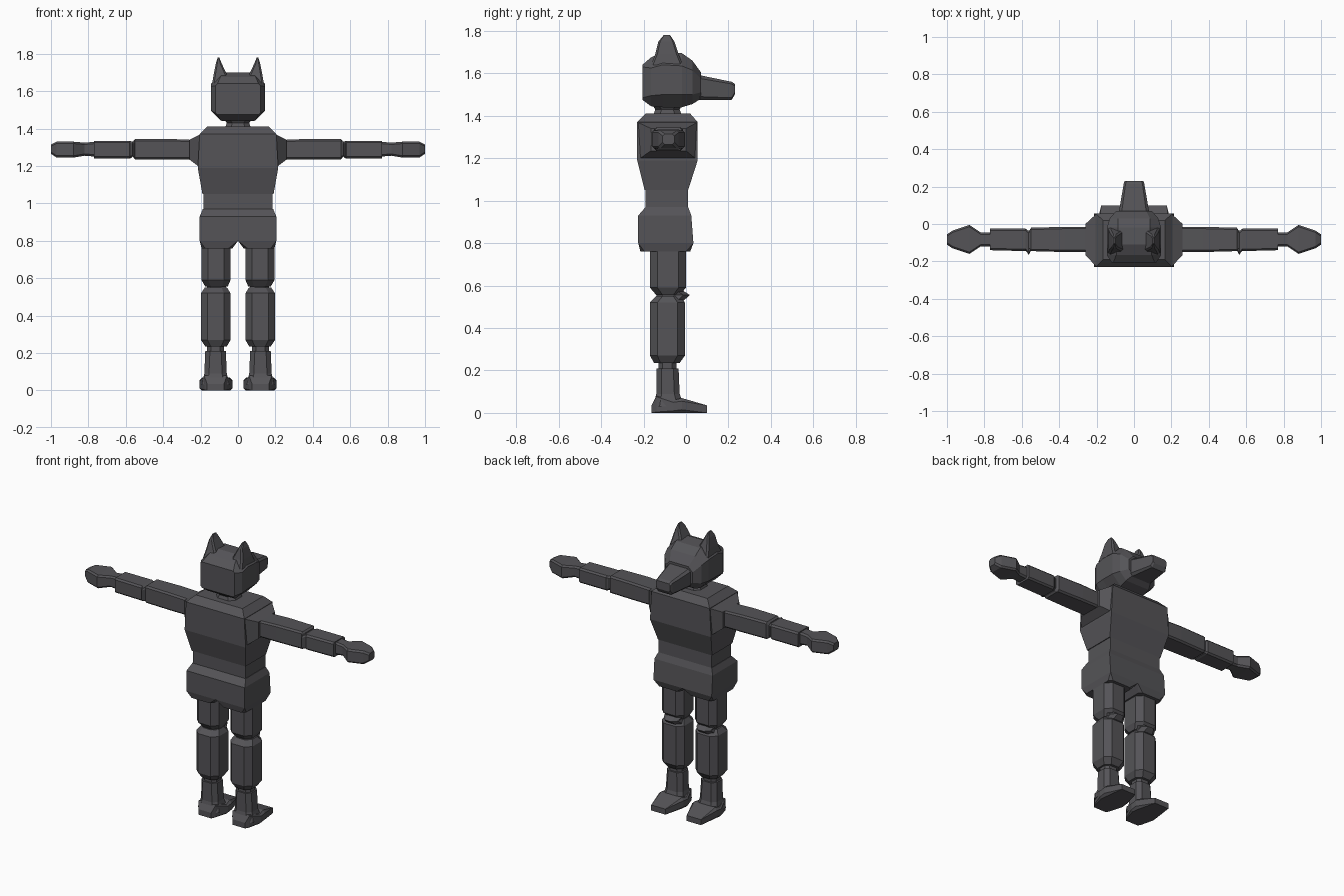
import bpy, bmesh
from mathutils import Vector

fur = bpy.data.materials.new("charcoal fur")
fur.diffuse_color = (0.09, 0.088, 0.096, 1)

# Which two world axes span the cross-section for each loft axis
SPAN = {0: (1, 2), 1: (0, 2), 2: (0, 1)}


def loft(name, axis, rings, mirror=False):
    """Skin chamfered-rectangle rings: (position, a0, a1, b0, b1, chamfer)."""
    bm = bmesh.new()
    ia, ib = SPAN[axis]
    loops = []
    for t, a0, a1, b0, b1, c in rings:
        pts = [(a0 + c, b0), (a1 - c, b0), (a1, b0 + c), (a1, b1 - c),
               (a1 - c, b1), (a0 + c, b1), (a0, b1 - c), (a0, b0 + c)]
        loop = []
        for a, b in pts:
            v = Vector((0, 0, 0))
            v[axis], v[ia], v[ib] = t, a, b
            loop.append(bm.verts.new(v))
        loops.append(loop)
    for lo, hi in zip(loops, loops[1:]):
        for i in range(8):
            j = (i + 1) % 8
            bm.faces.new((lo[i], lo[j], hi[j], hi[i]))
    bm.faces.new(loops[0])
    bm.faces.new(loops[-1])
    bmesh.ops.remove_doubles(bm, verts=bm.verts, dist=0.0005)
    bmesh.ops.recalc_face_normals(bm, faces=bm.faces)
    mesh = bpy.data.meshes.new(name)
    bm.to_mesh(mesh)
    bm.free()
    mesh.materials.append(fur)
    ob = bpy.data.objects.new(name, mesh)
    bpy.context.collection.objects.link(ob)
    if mirror:
        m = ob.modifiers.new("mirror", 'MIRROR')
        m.use_mirror_merge = False
    return ob


# Trunk
loft("torso", 2, [
    (1.05, -.19, .19, -.195, .01, 0),
    (1.19, -.215, .215, -.23, .055, 0),
    (1.37, -.205, .205, -.23, .055, 0),
    (1.41, -.165, .165, -.19, .02, 0)])
loft("shoulder", 0, [
    (.20, -.23, .055, 1.19, 1.37, 0),
    (.26, -.165, 0, 1.235, 1.34, 0)], True)
loft("waist", 2, [
    (.95, -.185, .185, -.19, .01, 0),
    (1.06, -.185, .185, -.19, .01, 0)])
loft("hips", 2, [
    (.76, .03, .195, -.215, .02, .02),
    (.80, 0, .205, -.225, .035, 0),
    (.93, 0, .205, -.225, .025, 0),
    (.97, 0, .188, -.19, .01, 0)], True)
loft("neck", 2, [
    (1.40, -.07, .07, -.155, -.02, .03),
    (1.43, -.06, .06, -.145, -.03, .03),
    (1.46, -.08, .08, -.165, -.01, .03)])

# Head
loft("head", 1, [
    (-.205, -.12, .12, 1.475, 1.64, .01),
    (-.165, -.145, .145, 1.445, 1.675, .05),
    (-.11, -.145, .145, 1.44, 1.70, .06),
    (-.02, -.145, .145, 1.44, 1.695, .06),
    (.03, -.13, .13, 1.455, 1.66, .045),
    (.07, -.095, .095, 1.48, 1.605, .03)])
loft("snout", 1, [
    (.03, -.085, .085, 1.475, 1.60, .02),
    (.07, -.08, .08, 1.475, 1.59, .015),
    (.215, -.055, .055, 1.475, 1.56, .01),
    (.23, -.05, .05, 1.50, 1.55, .01)])
loft("ear", 2, [
    (1.64, .06, .138, -.165, -.015, .01),
    (1.69, .06, .13, -.145, -.035, .01),
    (1.75, .088, .118, -.13, -.055, .008),
    (1.78, .1, .108, -.105, -.075, .002)], True)

# Arms and hands
loft("upper_arm", 0, [
    (.25, -.15, -.015, 1.235, 1.34, .01),
    (.37, -.15, -.015, 1.235, 1.345, .01),
    (.55, -.145, -.02, 1.235, 1.345, .01),
    (.56, -.135, -.035, 1.245, 1.335, .01)], True)
loft("elbow", 0, [
    (.55, -.14, -.035, 1.245, 1.335, .01),
    (.563, -.165, -.035, 1.25, 1.33, .01),
    (.58, -.14, -.035, 1.245, 1.335, .01)], True)
loft("forearm", 0, [
    (.567, -.135, -.035, 1.245, 1.33, .01),
    (.58, -.145, -.025, 1.24, 1.335, .01),
    (.77, -.14, -.025, 1.24, 1.335, .01)], True)
loft("hand", 0, [
    (.76, -.12, -.045, 1.25, 1.33, .01),
    (.82, -.12, -.045, 1.255, 1.325, .01),
    (.88, -.16, -.005, 1.245, 1.33, .01),
    (.97, -.13, -.035, 1.245, 1.33, .01),
    (1.0, -.11, -.055, 1.265, 1.315, .01)], True)

# Legs and feet
loft("thigh", 2, [
    (.555, .055, .175, -.14, -.03, .03),
    (.59, .04, .195, -.17, 0, .035),
    (.78, .04, .195, -.17, 0, .035)], True)
loft("knee", 2, [
    (.53, .055, .175, -.14, -.01, .03),
    (.555, .065, .165, -.14, .018, .03),
    (.58, .055, .175, -.14, -.02, .03)], True)
loft("shin", 2, [
    (.235, .06, .175, -.15, -.03, .03),
    (.27, .04, .198, -.17, -.005, .035),
    (.52, .04, .198, -.17, -.005, .035),
    (.55, .058, .178, -.14, -.03, .03)], True)
loft("ankle", 2, [
    (.20, .075, .165, -.13, -.045, .02),
    (.25, .075, .165, -.13, -.045, .02)], True)
loft("boot_leg", 2, [
    (.03, .045, .195, -.155, -.01, .03),
    (.09, .06, .18, -.14, -.03, .025),
    (.21, .065, .175, -.14, -.035, .025)], True)
loft("foot", 1, [
    (-.163, .075, .165, 0, .035, 0),
    (-.14, .06, .18, 0, .08, .004),
    (-.06, .03, .205, 0, .06, .01),
    (-.02, .03, .205, 0, .07, .015),
    (.10, .075, .175, 0, .035, 0)], True)
